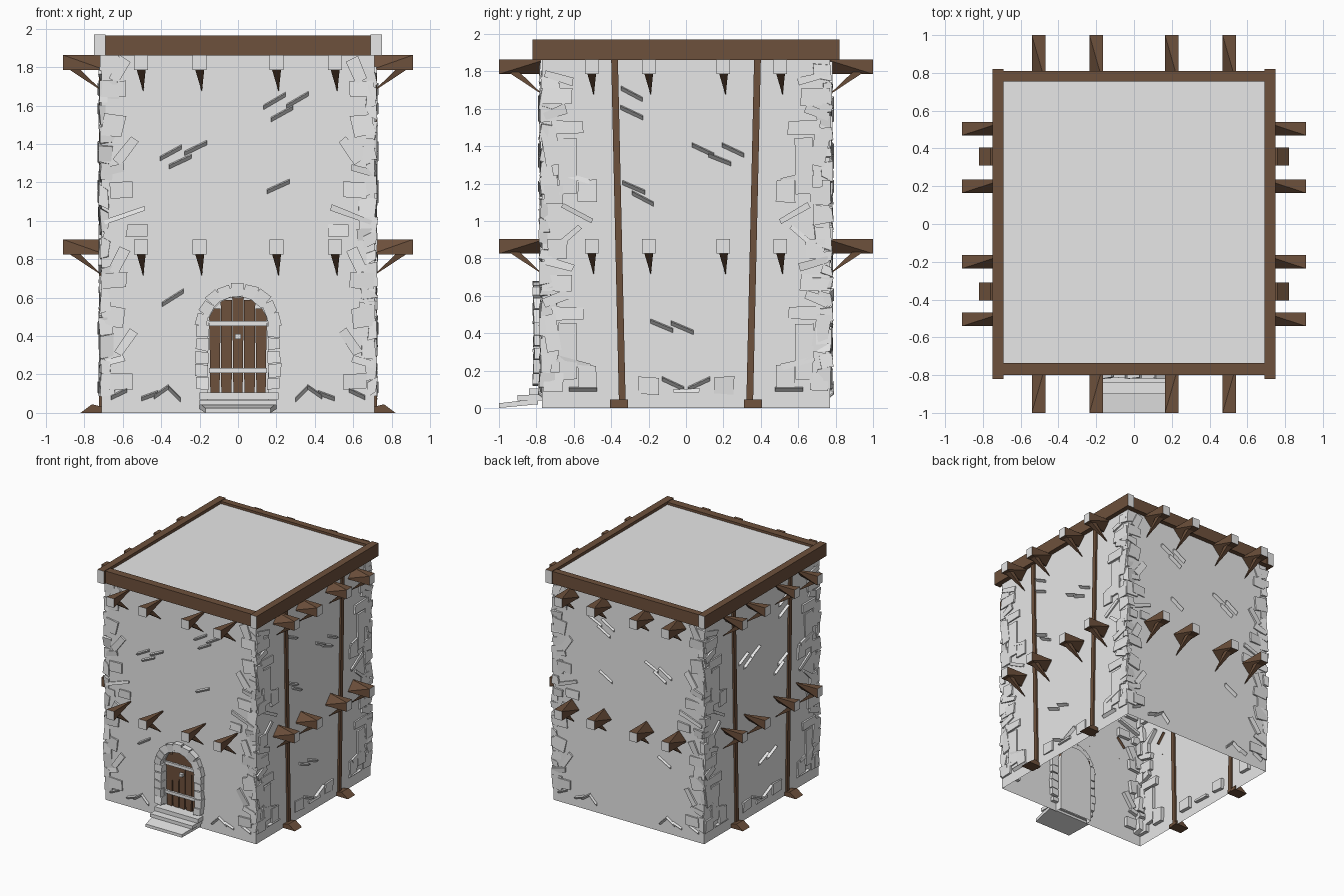
import bpy, bmesh, math, random
from mathutils import Vector, Matrix

random.seed(4)
if "Cube" in bpy.data.objects:
    bpy.data.objects.remove(bpy.data.objects["Cube"])

HX, HY, TOP = 0.71, 0.77, 1.86


def material(name, color):
    m = bpy.data.materials.new(name)
    m.use_nodes = True
    m.diffuse_color = (*color, 1)
    m.node_tree.nodes["Principled BSDF"].inputs["Base Color"].default_value = (*color, 1)
    return m


STONE = material("pale stone", (0.8, 0.8, 0.8))
WOOD = material("brown wood", (0.155, 0.082, 0.045))

# Each side maps (along wall, out of wall, height) to the world
SIDES = {
    "front": lambda u, o, z: (u, -HY - o, z),
    "back": lambda u, o, z: (u, HY + o, z),
    "right": lambda u, o, z: (-HX - o, u, z),
    "left": lambda u, o, z: (HX + o, u, z),
}


def finish(name, bm, mats, recalc=True):
    if recalc:
        bmesh.ops.recalc_face_normals(bm, faces=bm.faces[:])
    me = bpy.data.meshes.new(name)
    bm.to_mesh(me)
    bm.free()
    for m in mats:
        me.materials.append(m)
    ob = bpy.data.objects.new(name, me)
    bpy.context.collection.objects.link(ob)
    return ob


def loft(bm, a, b):
    """Solid between two rings of equal length; returns its end faces."""
    va, vb = [bm.verts.new(p) for p in a], [bm.verts.new(p) for p in b]
    n = len(va)
    for i in range(n):
        j = (i + 1) % n
        bm.faces.new((va[i], va[j], vb[j], vb[i]))
    return bm.faces.new(va), bm.faces.new(vb)


def box(bm, x0, x1, y0, y1, z0, z1):
    ring = [(x0, y0), (x1, y0), (x1, y1), (x0, y1)]
    return loft(bm, [(*p, z0) for p in ring], [(*p, z1) for p in ring])


def stone(bm, side, u, z, w, h, tilt=0, out=0.012, jitter=0.006):
    """Rough slab set in a wall, its outer face slightly askew."""
    r = Matrix.Rotation(math.radians(tilt), 2)
    ring = []
    for a, b in ((-1, -1), (1, -1), (1, 1), (-1, 1)):
        p = r @ Vector((a * w / 2, b * h / 2))
        ring.append((u + p.x + random.uniform(-jitter, jitter),
                     max(z + p.y + random.uniform(-jitter, jitter), 0)))
    place = SIDES[side]
    loft(bm, [place(p, -0.03, q) for p, q in ring],
         [place(p, out + random.uniform(-jitter, jitter), q) for p, q in ring])


def shard(bm, side, u, z, length, tilt):
    """Thin overhanging ledge of broken plaster."""
    d = Vector((math.cos(math.radians(tilt)), math.sin(math.radians(tilt)))) * length / 2
    place = SIDES[side]
    ends = []
    for s in (-1, 1):
        p, q = u + s * d.x, z + s * d.y
        ends.append([place(p, 0, q - 0.013), place(p, 0.022, q + 0.006), place(p, 0, q + 0.012)])
    loft(bm, *ends)


# Walls: open below, with an arched door niche pressed into the front
R, SPRING, DEPTH = 0.155, 0.45, 0.06
arch = [(-R, 0)] + [(-R * math.cos(math.pi * i / 10), SPRING + R * math.sin(math.pi * i / 10))
                    for i in range(11)] + [(R, 0)]
bm = bmesh.new()
outline = [(-HX, 0)] + arch + [(HX, 0), (HX, TOP), (-HX, TOP)]
bm.faces.new([bm.verts.new((x, -HY, z)) for x, z in outline])
for quad in ([(HX, -HY), (HX, HY)], [(HX, HY), (-HX, HY)], [(-HX, HY), (-HX, -HY)]):
    (ax, ay), (bx, by) = quad
    bm.faces.new([bm.verts.new(p) for p in ((ax, ay, 0), (bx, by, 0), (bx, by, TOP), (ax, ay, TOP))])
for p, q in zip(arch, arch[1:]):
    bm.faces.new([bm.verts.new((c[0], y, c[1])) for c, y in
                  ((p, -HY), (p, -HY + DEPTH), (q, -HY + DEPTH), (q, -HY))])
bm.faces.new([bm.verts.new((x, -HY + DEPTH, z)) for x, z in arch])
bmesh.ops.remove_doubles(bm, verts=bm.verts[:], dist=0.0005)
finish("tower_walls", bm, [STONE])

# Roof deck
bm = bmesh.new()
box(bm, -0.70, 0.70, -0.75, 0.77, TOP, 1.945)
finish("roof_deck", bm, [STONE])

# Rim beams; the side beams have pale end grain
for name, y0, y1 in (("front_rim", -0.80, -0.735), ("back_rim", 0.755, 0.81)):
    bm = bmesh.new()
    box(bm, -0.70, 0.70, y0, y1, TOP, 1.965)
    finish(name, bm, [WOOD])
for name, s in (("left_rim", 1), ("right_rim", -1)):
    bm = bmesh.new()
    box(bm, s * 0.69, s * 0.75, -0.82, 0.82, TOP, 1.97)
    ob = finish(name, bm, [WOOD, STONE])
    for f in ob.data.polygons:
        f.material_index = int(abs(f.normal.y) > 0.9)

# Projecting beams with a twisted root, pale ends and pointed braces
for side, place in SIDES.items():
    beams, braces = bmesh.new(), bmesh.new()
    reach = 0.23 if side in ("front", "back") else 0.20
    for z in (0.825, 1.785):
        for u in (-0.505, -0.2, 0.2, 0.505):
            k = 0.036
            sq = [(u - k, z), (u + k, z), (u + k, z + 0.078), (u - k, z + 0.078)]
            v = [beams.verts.new(place(p, reach, q)) for p, q in sq]
            lo = beams.verts.new(place(*(sq[0][0], -0.02, sq[0][1])))
            hi = beams.verts.new(place(*(sq[2][0], -0.02, sq[2][1])))
            end = beams.faces.new(v)
            end.material_index = 1
            for tri in ((v[0], v[1], lo), (v[1], v[2], hi), (v[2], v[3], hi),
                        (v[3], v[0], lo), (v[1], hi, lo), (v[3], lo, hi)):
                beams.faces.new(tri)
            base = [(u - 0.025, 0.12, z + 0.01), (u + 0.025, 0.12, z + 0.01),
                    (u + 0.025, 0.18, z + 0.01), (u - 0.025, 0.18, z + 0.01)]
            ring = [braces.verts.new(place(*p)) for p in base]
            tip = braces.verts.new(place(u + 0.012, -0.01, z - 0.115))
            braces.faces.new(ring)
            for i in range(4):
                braces.faces.new((ring[i], ring[(i + 1) % 4], tip))
    finish(side + "_beams", beams, [WOOD, STONE])
    finish(side + "_braces", braces, [WOOD])

# Leaning posts with wedge feet on the two flanks
for side in ("left", "right"):
    place = SIDES[side]
    bm = bmesh.new()
    for s in (-1, 1):
        def ring(u, z):
            return [place(u + a, o, z) for a, o in
                    ((-0.018, -0.015), (0.018, -0.015), (0.018, 0.015), (-0.018, 0.015))]
        loft(bm, ring(s * 0.34, 0.0), ring(s * 0.382, TOP))
        foot = [(-0.01, 0), (0.11, 0), (0.05, 0.045), (-0.01, 0.03)]
        loft(bm, [place(s * 0.31, o, z) for o, z in foot],
             [place(s * 0.405, o, z) for o, z in foot])
    finish(side + "_posts", bm, [WOOD])

# Corner stones: one irregular stack (u, z, w, h, tilt), repeated upward
FACE = [(.605, .165, .12, .08, 0), (.645, .69, .13, .08, 0), (.585, .37, .05, .15, 35),
        (.65, .5, .11, .11, 10), (.525, .95, .11, .07, 0), (.59, 1.03, .22, .03, -20),
        (.62, .79, .06, .13, 25), (.65, .27, .12, .04, -15), (.66, .93, .08, .06, 0)]
FLANK = [(.53, .165, .1, .12, 0), (.63, .3, .1, .3, 0), (.63, .505, .17, .07, 0),
         (.69, .67, .16, .09, 0), (.69, .85, .1, .11, 0), (.58, 1.04, .18, .025, 30),
         (.6, .24, .18, .03, 15), (.72, .4, .08, .2, -10), (.68, .77, .16, .04, 15),
         (.7, .585, .13, .05, -20), (.61, .93, .12, .03, -40), (.71, .14, .1, .1, 0)]
for side in SIDES:
    bm = bmesh.new()
    for s in (-1, 1):
        for lift in (0, 0.995):
            for u, z, w, h, t in (FACE if side in ("front", "back") else FLANK):
                if z + lift < 1.82:
                    stone(bm, side, s * u, z + lift, w, h, s * t)
    finish(side + "_corner_stones", bm, [STONE])

bm = bmesh.new()
for sx in (-1, 1):
    for sy in (-1, 1):
        z = 0.1
        while z < 1.78:
            h = random.uniform(0.05, 0.12)
            a, b = random.uniform(0.03, 0.09), random.uniform(0.03, 0.09)
            p = [(-a, -b), (0.008, -b), (0.012, 0.012), (-a, 0.008)]
            rings = [[(sx * (HX + x + random.uniform(-.012, .008)),
                       sy * (HY + y + random.uniform(-.012, .008)),
                       zz + random.uniform(-.02, .02)) for x, y in p] for zz in (z, z + h)]
            loft(bm, *rings)
            z += h + random.uniform(0, 0.03)
finish("corner_edge_stones", bm, [STONE])

# Plaster shards on the walls and rubble along the foot
FRONT_CHIPS = [(-.35, 1.355), (-.22, 1.38), (-.3, 1.31), (.19, 1.625), (.31, 1.63),
               (.23, 1.56), (.21, 1.18), (-.34, .6)]
FLANK_CHIPS = [(-.29, 1.68), (-.29, 1.58), (.09, 1.38), (.25, 1.38), (.18, 1.33),
               (-.28, 1.18), (-.23, 1.12), (-.13, .44), (-.02, .43)]
for side in SIDES:
    bm = bmesh.new()
    ends = side in ("front", "back")
    for u, z in (FRONT_CHIPS if ends else FLANK_CHIPS):
        shard(bm, side, u, z, 0.13, (28 if ends else -25) + random.uniform(-5, 5))
    for s in (-1, 1):
        if ends:
            for u, z, t in ((.62, .1, -25), (.46, .09, -20), (.4, .11, -35), (.33, .1, 45)):
                shard(bm, side, s * u, z, 0.09, s * t)
        else:
            stone(bm, side, s * 0.2, 0.12, 0.11, 0.09)
            shard(bm, side, s * 0.07, 0.13, 0.13, s * 25)
            shard(bm, side, s * 0.55, 0.1, 0.15, 0)
    if not ends:
        stone(bm, side, 0, 0.09, 0.14, 0.02)
    finish(side + "_shards", bm, [STONE])

# Door surround: stacked jambs and arch stones
bm = bmesh.new()
for s in (-1, 1):
    for i in range(5):
        z = 0.12 + i * 0.068
        stone(bm, "front", s * (0.186 + 0.005 * (i % 2)), z + 0.033, 0.065, 0.062, s * 3, 0.045)
for i in range(9):
    t = math.pi * (i + 0.5) / 9
    stone(bm, "front", 0.19 * math.cos(t), SPRING + 0.19 * math.sin(t), 0.066, 0.066,
          math.degrees(t), 0.045)
finish("door_surround", bm, [STONE])

# Door planks, slightly tapered, with straps and a pull
bm = bmesh.new()
for i in range(5):
    x = (i - 2) * 0.06
    z1 = SPRING + math.sqrt(R * R - x * x) - 0.005
    w = 0.024 + 0.003 * (i % 2)
    loft(bm, [(x + a * w, y, 0.1) for a, y in ((-1, -.75), (1, -.755), (1, -.72), (-1, -.72))],
         [(x + a * 0.03, y, z1) for a, y in ((-1, -.755), (1, -.75), (1, -.72), (-1, -.72))])
finish("door_planks", bm, [WOOD])
bm = bmesh.new()
for z in (0.22, 0.465):
    box(bm, -0.15, 0.15, -0.768, -0.75, z - 0.013, z + 0.013)
box(bm, -0.015, 0.015, -0.775, -0.75, 0.385, 0.41)
finish("door_straps", bm, [STONE])

# Door steps: sill, middle tread and a tilted lower slab
bm = bmesh.new()
box(bm, -0.2, 0.21, -0.84, -0.74, 0.07, 0.105)
box(bm, -0.2, 0.2, -0.9, -0.77, 0.04, 0.068)
loft(bm, [(-.17, -1.0, 0), (.17, -1.0, 0), (.2, -.79, .02), (-.2, -.79, .02)],
     [(-.17, -1.0, .025), (.17, -1.0, .025), (.2, -.79, .05), (-.2, -.79, .05)])
finish("door_steps", bm, [STONE])
